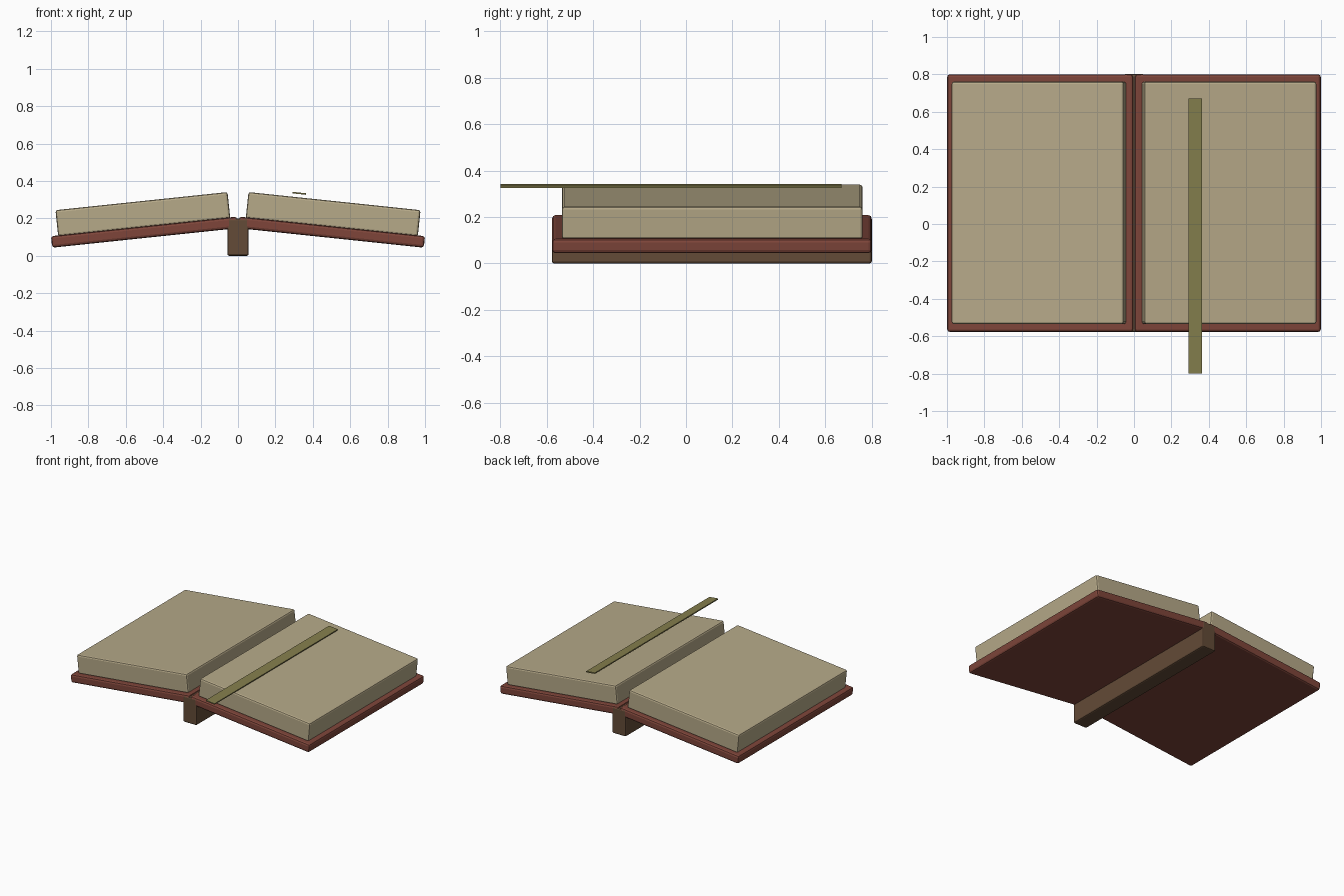
import bpy
import math
from mathutils import Matrix

if "Cube" in bpy.data.objects:
    bpy.data.objects.remove(bpy.data.objects["Cube"])

TILT = math.radians(6)


def material(name, rgb):
    m = bpy.data.materials.new(name)
    m.diffuse_color = (*rgb, 1)
    m.use_nodes = True
    m.node_tree.nodes["Principled BSDF"].inputs["Base Color"].default_value = m.diffuse_color
    return m


PAPER = material("aged paper", (0.47, 0.40, 0.25))
LEATHER = material("red leather", (0.21, 0.06, 0.042))
BROWN = material("brown spine leather", (0.125, 0.07, 0.038))
OLIVE = material("olive ribbon", (0.235, 0.213, 0.075))


def box(name, size, loc, tilt, mat, bevel=0.0):
    bpy.ops.mesh.primitive_cube_add(size=1)
    ob = bpy.context.object
    ob.name = name
    ob.data.transform(Matrix.Diagonal((*size, 1)))
    ob.location = loc
    ob.rotation_euler = (0, tilt, 0)
    ob.data.materials.append(mat)
    if bevel:
        b = ob.modifiers.new("rounded edges", 'BEVEL')
        b.width = bevel
        b.segments = 2
    return ob


def slab(name, side, outer_top, width, thick, y0, y1, mat, bevel):
    """Slab sloping down from the spine, placed by its outer top edge."""
    c, s = math.cos(TILT), math.sin(TILT)
    x = outer_top[0] - width / 2 * c - thick / 2 * s
    z = outer_top[1] + width / 2 * s - thick / 2 * c
    return box(name, (width, y1 - y0, thick), (side * x, (y0 + y1) / 2, z),
               side * TILT, mat, bevel)


# Covers and page blocks, one of each per side
for side, label in ((-1, "left"), (1, "right")):
    slab(label + "_cover", side, (1.0, 0.105), 1.0, 0.062,
         -0.577, 0.80, LEATHER, 0.014)
    slab(label + "_pages", side, (0.976, 0.244), 0.925, 0.142,
         -0.535, 0.761, PAPER, 0.012)

# Spine block under the fold
box("spine", (0.114, 1.379, 0.2), (0, 0.1115, 0.1), 0, BROWN, 0.01)

# Ribbon bookmark lying over the right page
box("ribbon_bookmark", (0.073, 1.47, 0.008), (0.328, -0.065, 0.334),
    TILT, OLIVE)
